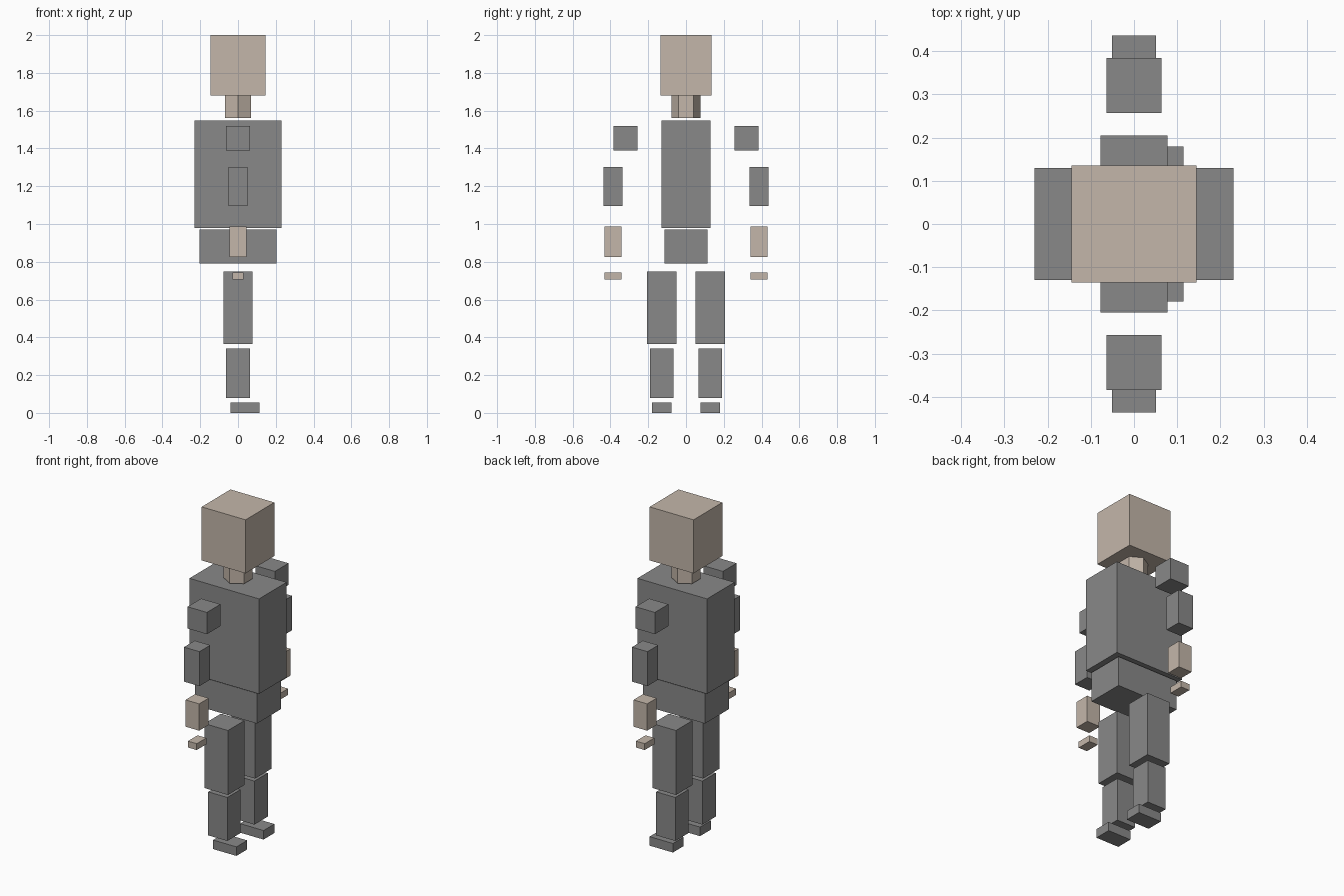
import bpy
import math

cube = bpy.data.objects.get("Cube")
if cube:
    bpy.data.objects.remove(cube, do_unlink=True)


def make_material(name, rgb):
    mat = bpy.data.materials.new(name)
    mat.use_nodes = True
    color = (*rgb, 1.0)
    mat.diffuse_color = color
    mat.node_tree.nodes["Principled BSDF"].inputs["Base Color"].default_value = color
    return mat


skin = make_material("skin", (0.55, 0.47, 0.40))
cloth = make_material("cloth", (0.25, 0.25, 0.25))


def block(name, center, size, mat):
    """Box with its dimensions baked into the mesh."""
    bpy.ops.mesh.primitive_cube_add(size=1, location=center)
    obj = bpy.context.object
    obj.name = name
    obj.scale = size
    bpy.ops.object.transform_apply(location=False, rotation=False, scale=True)
    obj.data.materials.append(mat)
    return obj


def block_pair(name, center, size, mat):
    """Matching limb parts on both sides of the body."""
    x, y, z = center
    block("front_" + name, (x, -y, z), size, mat)
    block("back_" + name, (x, y, z), size, mat)


# Head, torso and pelvis
block("head", (0, 0, 1.84), (0.29, 0.272, 0.32), skin)
block("torso", (0, 0, 1.264), (0.46, 0.26, 0.568), cloth)
block("pelvis", (0, 0, 0.88), (0.41, 0.228, 0.18), cloth)

# Six-sided neck
bpy.ops.mesh.primitive_cylinder_add(vertices=6, radius=0.078, depth=0.12,
                                    location=(0, 0, 1.62))
neck = bpy.context.object
neck.name = "neck"
neck.data.materials.append(skin)

# Arms
block_pair("shoulder", (0, 0.321, 1.455), (0.128, 0.128, 0.13), cloth)
block_pair("upper_arm", (0, 0.386, 1.199), (0.102, 0.102, 0.206), cloth)
block_pair("forearm", (0, 0.386, 0.906), (0.09, 0.09, 0.16), skin)
block_pair("hand", (0, 0.386, 0.725), (0.058, 0.09, 0.038), skin)

# Legs, with feet pointing to +x
block_pair("thigh", (0, 0.128, 0.557), (0.155, 0.155, 0.385), cloth)
block_pair("shin", (0, 0.128, 0.21), (0.126, 0.126, 0.26), cloth)
block_pair("foot", (0.038, 0.128, 0.027), (0.154, 0.102, 0.054), cloth)
